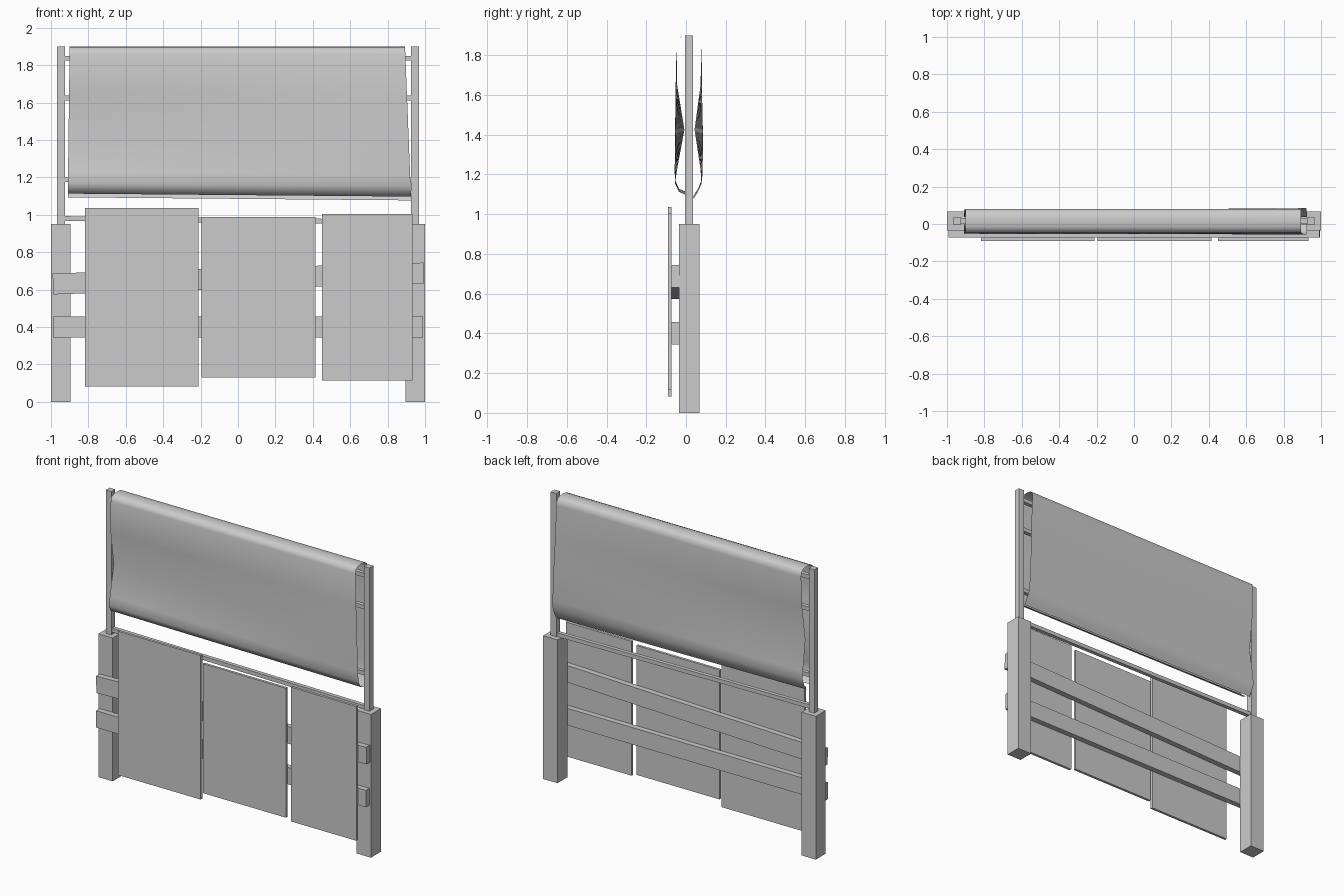
import bpy, bmesh, math

if "Cube" in bpy.data.objects:
    bpy.data.objects.remove(bpy.data.objects["Cube"])


def box(name, x, y, z, tilt=0.0):
    """Box from (min, max) ranges, tilted about y."""
    bm = bmesh.new()
    bmesh.ops.create_cube(bm, size=1)
    for v in bm.verts:
        v.co.x *= x[1] - x[0]
        v.co.y *= y[1] - y[0]
        v.co.z *= z[1] - z[0]
    me = bpy.data.meshes.new(name)
    bm.to_mesh(me)
    bm.free()
    ob = bpy.data.objects.new(name, me)
    ob.location = [(a + b) / 2 for a, b in (x, y, z)]
    ob.rotation_euler.y = tilt
    bpy.context.collection.objects.link(ob)
    return ob


# Thick lower posts with slim upper poles
for side, s in (("left", -1), ("right", 1)):
    box(side + "_post", sorted((s * 0.895, s)), (-0.035, 0.068), (0, 0.95))
    box(side + "_pole", sorted((s * 0.926, s * 0.967)), (-0.004, 0.036), (0.95, 1.9))

# Thin cross bars between the poles
for i, z in enumerate((1.837, 1.625, 1.187)):
    box(f"cross_bar_{i}", (-0.93, 0.93), (0.003, 0.029), (z - 0.013, z + 0.013))
box("lower_cross_bar", (-0.93, 0.93), (0.003, 0.029), (0.957, 0.983), 0.01)

# Broad rails on the front of the posts
box("lower_rail", (-0.99, 0.988), (-0.072, -0.035), (0.345, 0.457))
box("upper_rail", (-0.99, 0.993), (-0.072, -0.035), (0.603, 0.715), -0.029)

# Flat boards nailed to the rails
for i, (x, z) in enumerate((((-0.817, -0.211), (0.083, 1.037)),
                            ((-0.195, 0.415), (0.13, 0.988)),
                            ((0.45, 0.933), (0.115, 1.005)))):
    box(f"board_{i}", x, (-0.09, -0.073), z)

# Draped cloth: open profile (y, z) from front hem over the top to back hem
profile = [(0.0, 1.105), (-0.035, 1.12), (-0.055, 1.16), (-0.057, 1.22), (-0.055, 1.42),
           (-0.052, 1.65), (-0.047, 1.86), (-0.04, 1.885), (-0.015, 1.897), (0.02, 1.9),
           (0.055, 1.896), (0.076, 1.882), (0.08, 1.85), (0.08, 1.64), (0.085, 1.42),
           (0.084, 1.22), (0.078, 1.16), (0.06, 1.12), (0.038, 1.085)]
columns = [-1, -0.75, -0.5, -0.25, 0, 0.25, 0.5, 0.75, 1]
bm = bmesh.new()
rows = []
for u in columns:
    row = []
    for y, z in profile:
        drop = (1.9 - z) / 0.8
        # left end hangs nearly straight, right end flares towards the hem
        left, right = -0.9 - 0.01 * drop, 0.893 + 0.032 * drop
        x = left + (right - left) * (u + 1) / 2
        # slack pulled inwards, easing off from the left end to the right
        pinch = max(0, 1 - abs(z - 1.42) / 0.27) * (1 - u) / 2
        y += pinch * (0.047 if y < 0 else -0.042)
        row.append(bm.verts.new((x, y, z - 0.008 * u * drop)))
    rows.append(row)
for a, b in zip(rows, rows[1:]):
    for j in range(len(profile) - 1):
        bm.faces.new((a[j], a[j + 1], b[j + 1], b[j]))
bmesh.ops.recalc_face_normals(bm, faces=bm.faces[:])
for f in bm.faces:
    f.smooth = True
me = bpy.data.meshes.new("cloth")
bm.to_mesh(me)
bm.free()
cloth = bpy.data.objects.new("cloth", me)
bpy.context.collection.objects.link(cloth)
